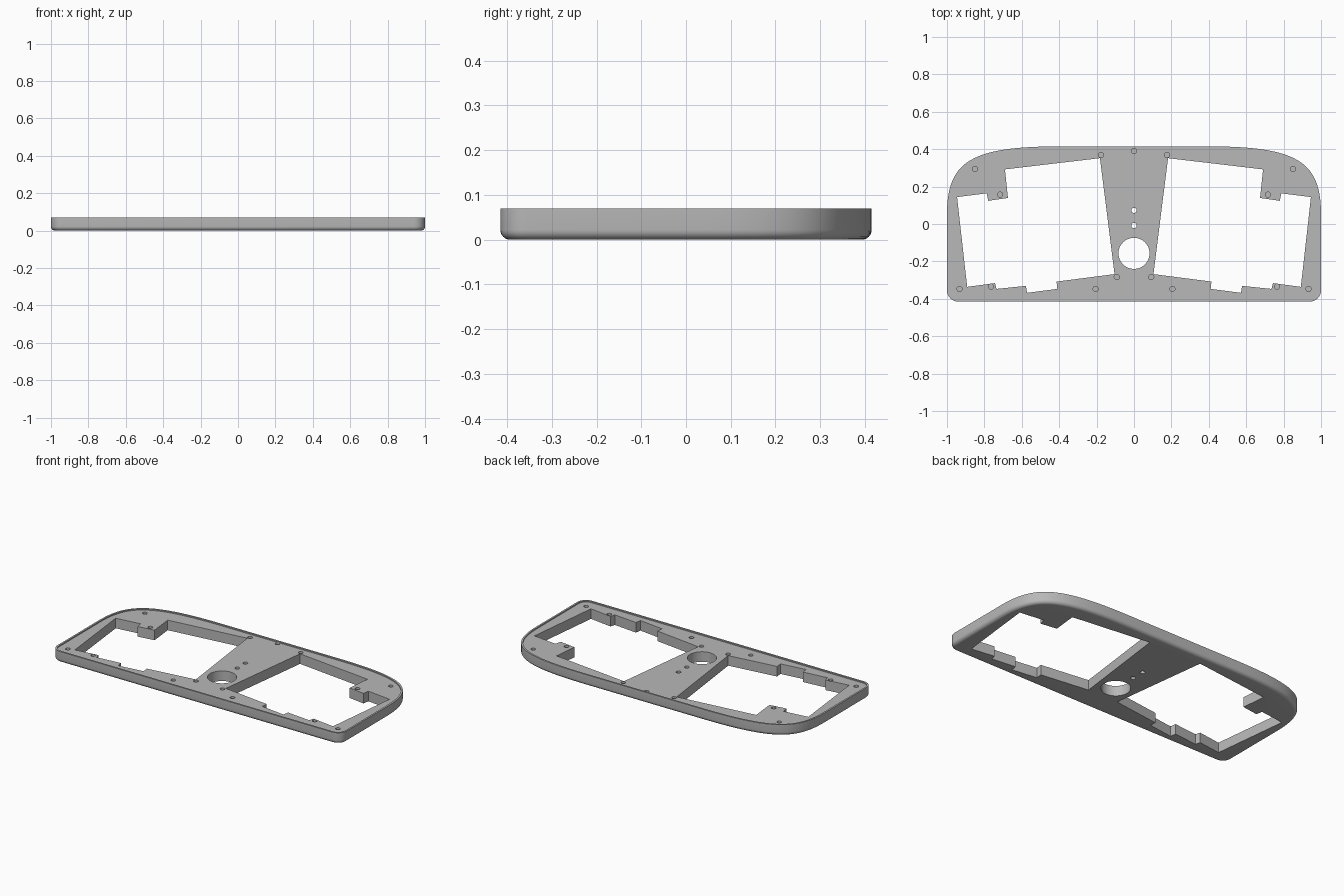
import bpy
import bmesh
from math import sin, cos, pi
from mathutils import Vector
from mathutils.geometry import interpolate_bezier

if "Cube" in bpy.data.objects:
    bpy.data.objects.remove(bpy.data.objects["Cube"])

HEIGHT = 0.07
LIP = 0.007
FLOOR = HEIGHT - LIP

grey = bpy.data.materials.new("matte grey")
grey.use_nodes = True
colour = (0.48, 0.48, 0.48, 1)
grey.diffuse_color = colour
grey.node_tree.nodes["Principled BSDF"].inputs["Base Color"].default_value = colour


def make_object(name, bm):
    bmesh.ops.recalc_face_normals(bm, faces=bm.faces)
    mesh = bpy.data.meshes.new(name)
    bm.to_mesh(mesh)
    bm.free()
    mesh.materials.append(grey)
    obj = bpy.data.objects.new(name, mesh)
    bpy.context.collection.objects.link(obj)
    return obj


def loft(bm, rings):
    """Skin a stack of closed rings and cap both ends."""
    loops = [[bm.verts.new(p) for p in ring] for ring in rings]
    for low, high in zip(loops, loops[1:]):
        for i in range(len(low)):
            j = (i + 1) % len(low)
            bm.faces.new((low[i], low[j], high[j], high[i]))
    bm.faces.new(loops[0][::-1])
    bm.faces.new(loops[-1])


def prism(bm, points, bottom, top):
    loft(bm, [[(x, y, z) for x, y in points] for z in (bottom, top)])


def circle(x, y, r, n):
    return [(x + r * cos(2 * pi * i / n), y + r * sin(2 * pi * i / n)) for i in range(n)]


def inset(points, amount):
    """Move a counter-clockwise outline inwards along its normals."""
    result = []
    for i, p in enumerate(points):
        a = (p - points[i - 1]).normalized()
        b = (points[(i + 1) % len(points)] - p).normalized()
        t = (a + b).normalized()
        result.append(p + Vector((-t.y, t.x)) * amount / max(t.dot(a), 0.5))
    return result


# Right half of the outline: small front corner, broad swept back corner
r = 0.06
half = [Vector((1 - r + r * sin(a * pi / 16), -0.415 + r - r * cos(a * pi / 16)))
        for a in range(9)]
sweep = [Vector(p) for p in ((1, 0.05), (1, 0.33), (0.88, 0.415), (0.4, 0.415))]
half += [Vector(p[:2]) for p in interpolate_bezier(*sweep, 28)]
outline = half + [Vector((-p.x, p.y)) for p in reversed(half)]

# Frame body: rounded lower edge, straight wall, thin raised lip
edge = 0.022
section = [(edge * (1 - sin(a * pi / 12)), edge * (1 - cos(a * pi / 12))) for a in range(7)]
section += [(0, HEIGHT), (0.011, HEIGHT), (0.011, FLOOR)]
bm = bmesh.new()
loft(bm, [[(p.x, p.y, z) for p in inset(outline, d)] for d, z in section])
frame = make_object("frame", bm)

# Cutters: two notched windows
window = [(0.182, 0.352), (0.69, 0.292), (0.674, 0.139), (0.78, 0.124),
          (0.787, 0.164), (0.946, 0.144), (0.892, -0.336), (0.743, -0.316),
          (0.735, -0.347), (0.578, -0.331), (0.572, -0.368), (0.41, -0.347),
          (0.414, -0.308), (0.104, -0.268)]
bm = bmesh.new()
for side in (1, -1):
    prism(bm, [(side * x, y) for x, y in window], -0.1, 0.2)

# Round opening and two through holes on the centre line
prism(bm, circle(0, -0.157, 0.083, 48), -0.1, 0.2)
for y in (0.073, -0.008):
    prism(bm, circle(0, y, 0.014, 20), -0.1, 0.2)

# Blind screw holes
screws = [(0.176, 0.369), (0.85, 0.294), (0.716, 0.157), (0.092, -0.284),
          (0.205, -0.347), (0.765, -0.335), (0.933, -0.347)]
for x, y in [(0, 0.39)] + screws + [(-x, y) for x, y in screws]:
    prism(bm, circle(x, y, 0.014, 20), FLOOR - 0.035, 0.2)
cutter = make_object("opening_cutter", bm)
cutter.hide_render = True

# Cut the openings and finish the shading
cut = frame.modifiers.new("openings", "BOOLEAN")
cut.operation = "DIFFERENCE"
cut.solver = "EXACT"
cut.object = cutter
bpy.ops.object.select_all(action="DESELECT")
frame.select_set(True)
bpy.context.view_layer.objects.active = frame
bpy.ops.object.modifier_apply(modifier=cut.name)
bpy.data.objects.remove(cutter)
bpy.ops.object.shade_smooth_by_angle(angle=pi / 6)
